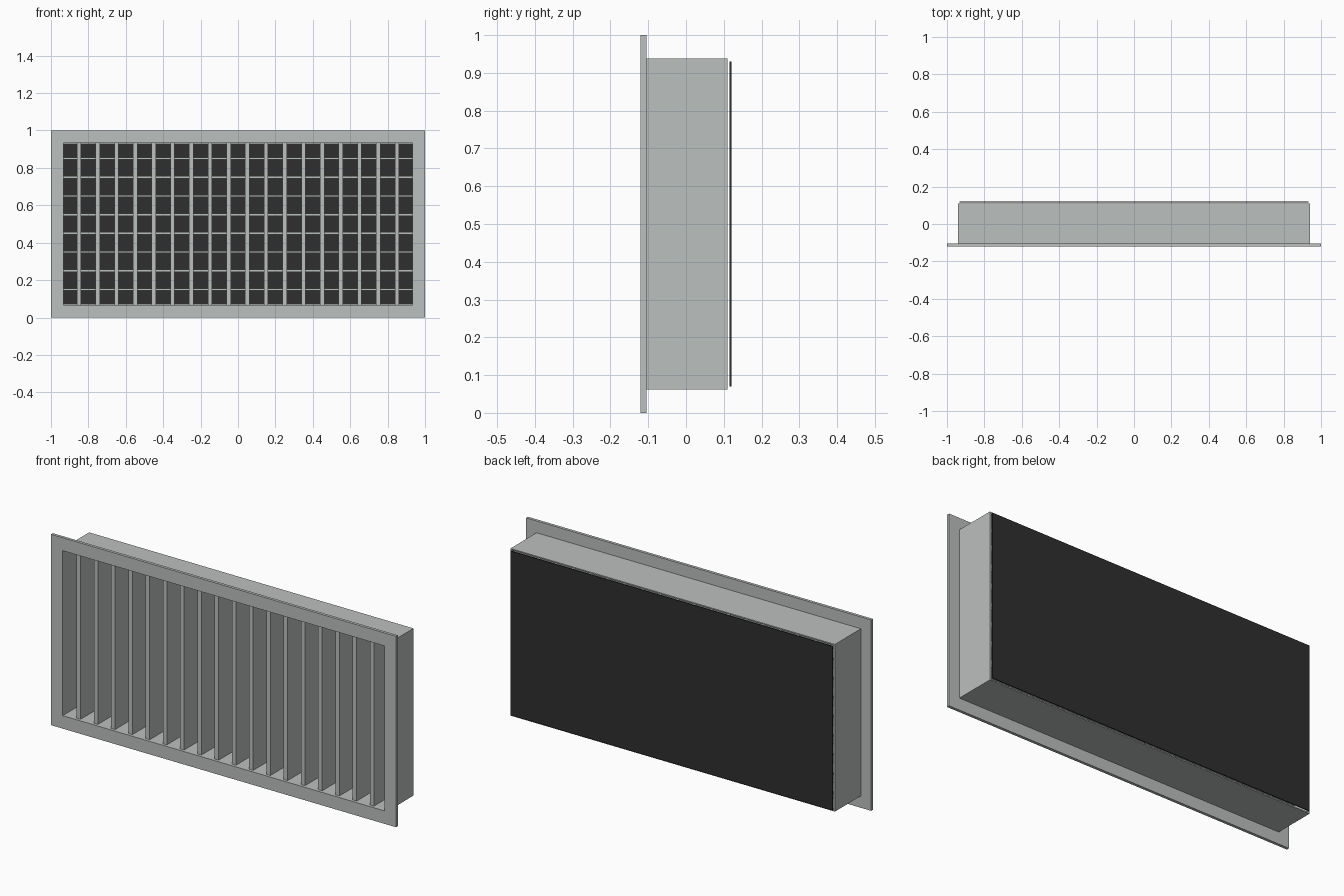
import bpy
import bmesh

if "Cube" in bpy.data.objects:
    bpy.data.objects.remove(bpy.data.objects["Cube"])


def material(name, rgb):
    m = bpy.data.materials.new(name)
    m.diffuse_color = (*rgb, 1)
    m.use_nodes = True
    m.node_tree.nodes["Principled BSDF"].inputs["Base Color"].default_value = m.diffuse_color
    return m


GREY = material("painted grey metal", (0.50, 0.525, 0.515))
DARK = material("dark backing", (0.028, 0.028, 0.028))


def finish(name, bm, mat):
    bmesh.ops.recalc_face_normals(bm, faces=bm.faces)
    mesh = bpy.data.meshes.new(name)
    bm.to_mesh(mesh)
    bm.free()
    mesh.materials.append(mat)
    obj = bpy.data.objects.new(name, mesh)
    bpy.context.collection.objects.link(obj)


def box(name, x, y, z, mat):
    """Box between (min, max) pairs on each axis."""
    bm = bmesh.new()
    bmesh.ops.create_cube(bm, size=1)
    for v in bm.verts:
        v.co = [r[0] if c < 0 else r[1] for c, r in zip(v.co, (x, y, z))]
    finish(name, bm, mat)


def frame(name, outer, inner, y, mat):
    """Rectangular ring; outer and inner are (half width, half height)."""
    bm = bmesh.new()
    corners = ((-1, -1), (1, -1), (1, 1), (-1, 1))
    loops = [[bm.verts.new((sx * w, yy, 0.5 + sz * h)) for sx, sz in corners]
             for (w, h), yy in ((outer, y[0]), (outer, y[1]), (inner, y[1]), (inner, y[0]))]
    for i in range(4):
        a, b = loops[i], loops[(i + 1) % 4]
        for j in range(4):
            k = (j + 1) % 4
            bm.faces.new((a[j], a[k], b[k], b[j]))
    finish(name, bm, mat)


# Front flange and the duct sleeve behind it
frame("flange", (1.0, 0.5), (0.932, 0.432), (-0.12, -0.105), GREY)
frame("sleeve", (0.94, 0.438), (0.932, 0.432), (-0.105, 0.11), GREY)

# Vertical blades in front
for i in range(18):
    x = -0.85 + 0.1 * i
    box(f"vertical_blade_{i + 1}", (x - 0.0115, x + 0.0115), (-0.105, 0.005), (0.068, 0.932), GREY)

# Horizontal blades behind
for i in range(8):
    z = 0.15 + 0.1 * i
    box(f"horizontal_blade_{i + 1}", (-0.932, 0.932), (0.01, 0.095), (z - 0.006, z + 0.006), GREY)

# Dark panel closing the back
box("back_panel", (-0.932, 0.932), (0.115, 0.12), (0.07, 0.93), DARK)
